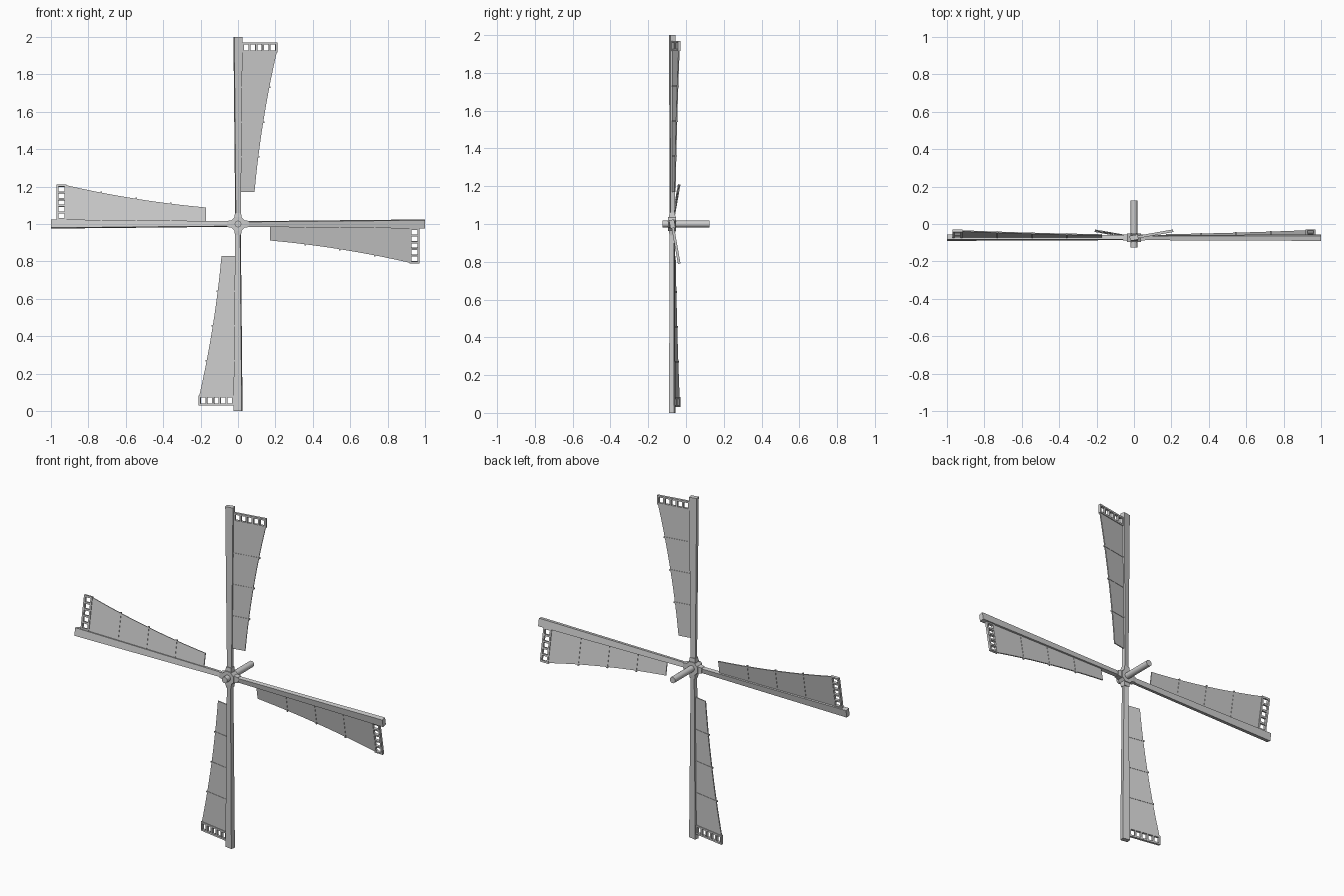
import bpy, bmesh, math
from mathutils import Matrix, Vector

if "Cube" in bpy.data.objects:
    bpy.data.objects.remove(bpy.data.objects["Cube"])

HUB = Vector((0, -0.073, 1))
PITCH = math.radians(10)


def make(name, bm, mat=Matrix()):
    bm.transform(mat)
    bmesh.ops.recalc_face_normals(bm, faces=bm.faces)
    me = bpy.data.meshes.new(name)
    bm.to_mesh(me)
    bm.free()
    ob = bpy.data.objects.new(name, me)
    bpy.context.collection.objects.link(ob)
    return ob


def box(bm, x0, x1, y0, y1, z0, z1):
    m = (Matrix.Translation(((x0 + x1) / 2, (y0 + y1) / 2, (z0 + z1) / 2))
         @ Matrix.Diagonal((x1 - x0, y1 - y0, z1 - z0, 1)))
    bmesh.ops.create_cube(bm, size=1, matrix=m)


def taper(bm, z0, w0, t0, z1, w1, t1):
    # four-sided bar along z, given half widths and half thicknesses
    rings = [[bm.verts.new((sx * w, sy * t, z)) for sx, sy in ((-1, -1), (1, -1), (1, 1), (-1, 1))]
             for z, w, t in ((z0, w0, t0), (z1, w1, t1))]
    a, b = rings
    bm.faces.new(a)
    bm.faces.new(b)
    for i in range(4):
        j = (i + 1) % 4
        bm.faces.new((a[i], a[j], b[j], b[i]))


def sail_width(z):
    # concave trailing edge of the cloth
    t = (z - 0.17) / 0.75
    return 0.089 + 0.069 * t + 0.052 * t * t


def cylinder_y(name, r, y0, y1, n, turn=0):
    bm = bmesh.new()
    bmesh.ops.create_cone(bm, cap_ends=True, segments=n, radius1=r, radius2=r, depth=y1 - y0)
    return make(name, bm, Matrix.Translation((0, (y0 + y1) / 2, 1))
                @ Matrix.Rotation(math.pi / 2, 4, 'X') @ Matrix.Rotation(turn, 4, 'Z'))


# Axle and hub
shaft = cylinder_y("shaft", 0.018, -0.125, 0.125, 16)
cylinder_y("hub", 0.041, -0.095, -0.052, 8, math.pi / 8)
bpy.context.view_layer.objects.active = shaft
shaft.select_set(True)
bpy.ops.object.shade_smooth_by_angle()

for k in range(4):
    spin = Matrix.Translation(HUB) @ Matrix.Rotation(k * math.pi / 2, 4, 'Y')
    blade = spin @ Matrix.Rotation(PITCH, 4, 'Z')

    # Socket between hub and arm
    bm = bmesh.new()
    taper(bm, 0.02, 0.022, 0.018, 0.06, 0.016, 0.015)
    make(f"socket_{k}", bm, spin)

    # Arm, widening to the tip
    bm = bmesh.new()
    taper(bm, 0.0, 0.013, 0.011, 1.0, 0.0225, 0.0135)
    make(f"arm_{k}", bm, blade)

    # Thin sail panel
    bm = bmesh.new()
    n = 14
    zs = [0.17 + 0.75 * i / n for i in range(n + 1)]
    pts = [(0, z) for z in zs], [(sail_width(z), z) for z in zs]
    grid = [[[bm.verts.new((x, y, z)) for x, z in col] for col in pts] for y in (-0.003, 0.003)]
    for i in range(n):
        for side in grid:
            bm.faces.new((side[0][i], side[1][i], side[1][i + 1], side[0][i + 1]))
        for c in (0, 1):
            bm.faces.new((grid[0][c][i], grid[1][c][i], grid[1][c][i + 1], grid[0][c][i + 1]))
    for i in (0, n):
        bm.faces.new((grid[0][0][i], grid[0][1][i], grid[1][1][i], grid[1][0][i]))
    make(f"sail_{k}", bm, blade)

    # Crossbars poking past the sail edge
    bm = bmesh.new()
    for z in (0.36, 0.545, 0.73):
        box(bm, 0, sail_width(z) + 0.006, -0.005, 0.005, z - 0.004, z + 0.004)
    make(f"crossbars_{k}", bm, blade)

    # Open lattice at the sail tip
    bm = bmesh.new()
    box(bm, 0, 0.213, -0.007, 0.007, 0.917, 0.927)
    box(bm, 0, 0.213, -0.007, 0.007, 0.96, 0.97)
    for i in range(6):
        x = 0.0255 + i * 0.0365
        box(bm, x - 0.005, x + 0.005, -0.007, 0.007, 0.926, 0.961)
    make(f"lattice_{k}", bm, blade)
